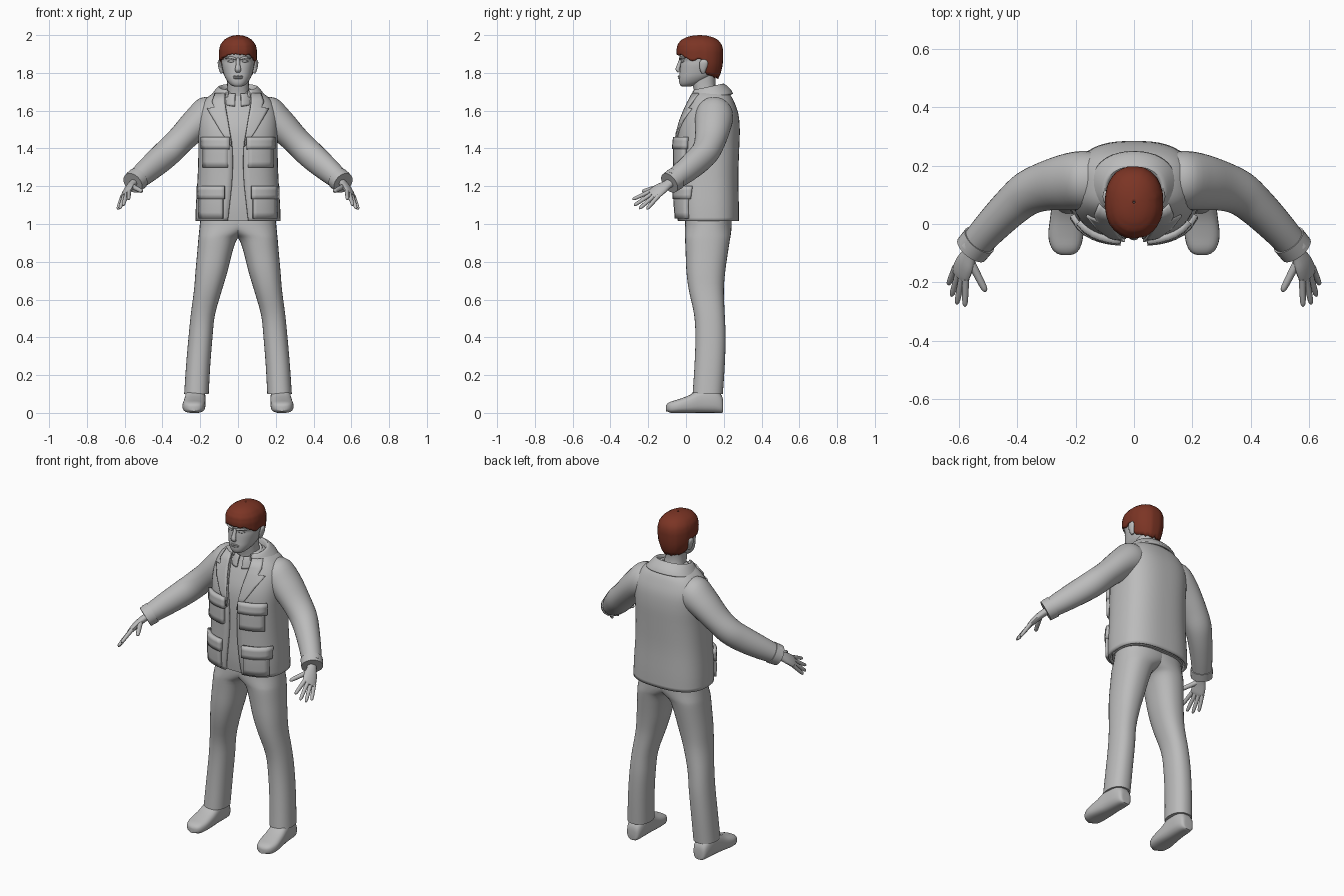
import bpy, bmesh, math, random
from mathutils import Vector

if "Cube" in bpy.data.objects:
    bpy.data.objects.remove(bpy.data.objects["Cube"])

random.seed(4)


def material(name, col):
    m = bpy.data.materials.new(name)
    m.diffuse_color = (*col, 1)
    m.use_nodes = True
    m.node_tree.nodes["Principled BSDF"].inputs["Base Color"].default_value = m.diffuse_color
    return m


GREY = material("plain grey", (0.5, 0.5, 0.5))
HAIR = material("auburn hair", (0.2, 0.035, 0.018))


def spow(v, p):
    return math.copysign(abs(v) ** p, v)


def ring(z, x0, x1, yf, yb, n=2.3, a0=0.0, count=32):
    """Horizontal superellipse, angle 0 at the front; a0 leaves a front gap."""
    pts = []
    for i in range(count):
        a = 2 * math.pi * i / count if a0 == 0 else a0 + (2 * math.pi - 2 * a0) * i / (count - 1)
        pts.append(Vector(((x0 + x1) / 2 + (x1 - x0) / 2 * spow(math.sin(a), 2 / n),
                           (yf + yb) / 2 - (yb - yf) / 2 * spow(math.cos(a), 2 / n), z)))
    return pts


def spline(p0, p1, p2, p3, t):
    return 0.5 * (2 * p1 + (p2 - p0) * t + (2 * p0 - 5 * p1 + 4 * p2 - p3) * t * t
                  + (3 * p1 - p0 - 3 * p2 + p3) * t ** 3)


def loft(name, rings, mat=GREY, closed=True, steps=3, mirror=False, thick=0, offset=-1, angle=40):
    """Skin through rings, smoothed along the length."""
    full, m = [], len(rings)
    for i in range(m - 1):
        q = [rings[max(i - 1, 0)], rings[i], rings[i + 1], rings[min(i + 2, m - 1)]]
        for s in range(steps):
            full.append([spline(*p, s / steps) for p in zip(*q)])
    full.append(rings[-1])
    bm = bmesh.new()
    vs = [[bm.verts.new(p) for p in r] for r in full]
    k = len(rings[0])
    for a, b in zip(vs, vs[1:]):
        for j in range(k if closed else k - 1):
            bm.faces.new((a[j], a[(j + 1) % k], b[(j + 1) % k], b[j]))
    if closed and not thick:
        bm.faces.new(vs[0])
        bm.faces.new(vs[-1])
    bmesh.ops.recalc_face_normals(bm, faces=bm.faces)
    me = bpy.data.meshes.new(name)
    bm.to_mesh(me)
    bm.free()
    me.materials.append(mat)
    ob = bpy.data.objects.new(name, me)
    bpy.context.collection.objects.link(ob)
    if thick:
        s = ob.modifiers.new("thickness", "SOLIDIFY")
        s.thickness, s.offset = thick, offset
    if mirror:
        ob.modifiers.new("mirror", "MIRROR").use_mirror_merge = False
    bpy.ops.object.select_all(action="DESELECT")
    ob.select_set(True)
    bpy.context.view_layer.objects.active = ob
    bpy.ops.object.shade_smooth_by_angle(angle=math.radians(angle))
    return ob


def tube(name, pts, mat=GREY, side=None, mirror=True, count=16, steps=3):
    """Elliptic tube; pts are (x, y, z, side radius, up radius)."""
    c = [Vector(p[:3]) for p in pts]
    rings = []
    for i, p in enumerate(pts):
        t = (c[min(i + 1, len(c) - 1)] - c[max(i - 1, 0)]).normalized()
        s = Vector(side) if side else t.cross(Vector((0, 0, 1)))
        s = (s - t * s.dot(t)).normalized()
        u = s.cross(t)
        rings.append([c[i] + s * p[3] * math.cos(2 * math.pi * j / count)
                      + u * p[4] * math.sin(2 * math.pi * j / count) for j in range(count)])
    return loft(name, rings, mat, steps=steps, mirror=mirror)


def at(table, z):
    """Linear lookup in a table of rows keyed by height."""
    for a, b in zip(table, table[1:]):
        if z <= b[0]:
            t = max(0, (z - a[0]) / (b[0] - a[0]))
            return [p + (q - p) * t for p, q in zip(a, b)]
    return table[-1]


# Torso table: height, half width, front, back, half gap of the jacket opening
TORSO = [(1.015, .225, -.045, .28, .055), (1.10, .223, -.052, .28, .045), (1.25, .214, -.052, .277, .03),
         (1.40, .21, -.052, .282, .03), (1.50, .213, -.042, .285, .045), (1.58, .21, -.015, .278, .058),
         (1.64, .188, .012, .258, .068), (1.68, .15, .03, .237, .072), (1.71, .10, .045, .205, .06)]
N = 2.6


def front_y(x, z):
    _, h, f, b, _ = at(TORSO, z)
    return (f + b) / 2 - (b - f) / 2 * max(0, 1 - min(1, x / h) ** N) ** (1 / N)


def patch(name, rows, off, thick, cols=7):
    """Plate following the jacket front; rows are (z, inner x, outer x)."""
    grid = []
    for z, a, b in rows:
        xs = [a + (b - a) * j / (cols - 1) for j in range(cols)]
        grid.append([Vector((x, front_y(x, z) - off, z)) for x in xs])
    loft(name, grid, closed=False, steps=1, mirror=True, thick=thick, offset=0)


# Jacket shell with open front, shirt inside
loft("jacket_body", [ring(z, -h, h, f, b, N, math.asin((g / h) ** (N / 2)), 48) for z, h, f, b, g in TORSO],
     closed=False, thick=.014)
loft("shirt", [ring(z, -h + .02, h - .02, f + .018, b - .02, N) for z, h, f, b, g in TORSO])

# Lapels, pockets and pocket flaps
patch("lapel", [(1.41, .031, .036), (1.48, .042, .085), (1.55, .053, .127), (1.61, .064, .162),
                (1.615, .065, .125), (1.645, .069, .135), (1.69, .07, .12)], .006, .012)
for label, zb, zt, xa, xb in (("upper", 1.30, 1.46, .045, .188), ("lower", 1.03, 1.20, .07, .208)):
    span = zt - zb
    patch(label + "_pocket", [(zb + span * .75 * i / 4, xa + .008, xb - .008) for i in range(5)], .007, .022)
    patch(label + "_pocket_flap", [(zt - span * .4 * (1 - i / 3), xa, xb) for i in range(4)], .011, .026)

# Folded jacket collar and shirt collar
def collar(name, rows, gap, drop):
    rings = []
    for z, h, f, b in rows:
        r = ring(z, -h, h, f, b, 2.2, gap, 40)
        for p in r:
            p.z -= drop * max(0, min(1, (b - p.y) / (b - f)))
        rings.append(r)
    loft(name, rings, closed=False, thick=.012)


collar("jacket_collar", [(1.69, .148, .01, .25), (1.715, .13, .015, .235), (1.742, .106, .03, .203),
                         (1.735, .092, .035, .19), (1.70, .085, .04, .18)], .55, .035)
collar("shirt_collar", [(1.66, .085, .005, .185), (1.70, .08, .018, .18), (1.725, .07, .03, .17)], .18, .035)

# Sleeves and cuffs
tube("sleeve", [(.09, .15, 1.585, .085, .085), (.16, .15, 1.575, .10, .10), (.22, .145, 1.53, .098, .085),
                (.30, .13, 1.45, .085, .074), (.365, .105, 1.385, .076, .074), (.42, .06, 1.335, .068, .072),
                (.49, -.01, 1.275, .06, .064), (.548, -.075, 1.225, .053, .053)], count=28, steps=4)
tube("sleeve_cuff", [(.53, -.055, 1.24, .061, .061), (.557, -.088, 1.217, .06, .058)], count=28)
tube("cuff_tab", [(.555, -.06, 1.277, .02, .01), (.575, -.085, 1.265, .02, .01)])

# Hands
ACROSS = Vector((.57, .71, -.42)).normalized()
tube("palm", [(.54, -.065, 1.23, .026, .022), (.562, -.1, 1.208, .028, .02), (.579, -.135, 1.186, .039, .019),
              (.592, -.165, 1.163, .041, .016), (.599, -.182, 1.152, .036, .01)], side=ACROSS)
KNUCKLE = Vector((.594, -.168, 1.16))
DIGITS = {"index_finger": (KNUCKLE - ACROSS * .03, (.58, -.283, 1.13)),
          "middle_finger": (KNUCKLE - ACROSS * .01, (.608, -.275, 1.098)),
          "ring_finger": (KNUCKLE + ACROSS * .01, (.626, -.248, 1.08)),
          "little_finger": (KNUCKLE + ACROSS * .03, (.637, -.208, 1.078)),
          "thumb": (Vector((.56, -.13, 1.2)), (.508, -.232, 1.172))}
for name, (a, tip) in DIGITS.items():
    tip = Vector(tip)
    w = .0125 if name == "thumb" else .0105
    tube(name, [(*a.lerp(tip, t), w * r, w * r) for t, r in
                ((0, 1.15), (.4, 1.05), (.75, .95), (.93, .75), (1, .25))], count=10)

# Trousers
LEG = [(1.08, -.12, .195, .0, .24), (1.0, -.12, .202, -.005, .242), (.95, -.04, .207, -.006, .238),
       (.92, .004, .21, -.005, .233), (.85, .03, .216, -.002, .222), (.75, .055, .225, .002, .208),
       (.65, .085, .233, .015, .2), (.52, .122, .25, .043, .205), (.40, .135, .262, .05, .21),
       (.25, .147, .275, .045, .205), (.10, .155, .285, .035, .195)]
loft("trouser_leg", [ring(*r) for r in LEG], mirror=True)

# Shoes, lofted from heel to toe: y, centre x, half width, height
SHOE = [(.197, .222, .02, .05), (.19, .222, .038, .09), (.15, .223, .05, .13), (.08, .226, .054, .13),
        (.02, .23, .058, .095), (-.04, .234, .06, .072), (-.08, .234, .05, .06), (-.1, .233, .033, .048),
        (-.107, .233, .012, .036)]
rings = []
for y, cx, w, h in SHOE:
    flat = ring(0, cx - w, cx + w, .008 if y < -.09 or y > .192 else 0, h, 2.8, count=24)
    rings.append([Vector((p.x, y, p.y)) for p in flat])
loft("shoe", rings, mirror=True)

# Neck and head
loft("neck", [ring(1.62, -.07, .07, .05, .18), ring(1.69, -.06, .06, .045, .165),
              ring(1.74, -.057, .057, .035, .155), ring(1.80, -.06, .06, .03, .16)])
HEAD = [(1.728, .018, -.022, .02), (1.734, .035, -.03, .05), (1.75, .052, -.036, .09), (1.775, .068, -.037, .135),
        (1.80, .077, -.034, .16), (1.84, .086, -.03, .178), (1.865, .087, -.027, .182), (1.885, .089, -.035, .184),
        (1.93, .088, -.035, .182), (1.965, .07, -.01, .165), (1.985, .04, .03, .125)]
loft("head", [ring(z, -h, h, f, b, 2.3) for z, h, f, b in HEAD], angle=60)

# Face features
tube("nose", [(0, -.024, 1.88, .009, .008), (0, -.036, 1.845, .011, .01), (0, -.044, 1.818, .016, .012),
              (0, -.036, 1.806, .013, .008)], side=(1, 0, 0), mirror=False)
tube("brow", [(.012, -.03, 1.874, .006, .006), (.04, -.027, 1.882, .008, .006), (.065, -.006, 1.878, .006, .004)])
tube("eye", [(.02, -.022, 1.861, .004, .003), (.036, -.0205, 1.862, .007, .007), (.053, -.011, 1.861, .004, .003)])
for name, z in (("upper_lip", 1.782), ("lower_lip", 1.773)):
    tube(name, [(0, -.038, z, .006, .0045), (.016, -.036, z, .005, .0045), (.029, -.029, 1.778, .002, .002)])
tube("ear", [(.084, .092, 1.80, .008, .01), (.09, .09, 1.815, .01, .016), (.096, .092, 1.84, .01, .022),
             (.099, .095, 1.86, .008, .02), (.095, .095, 1.87, .004, .01)], side=(1, 0, 0))

# Hair cap whose lower edge follows the fringe, ears and nape
CAP = [(1.77, .07, -.03, .172), (1.80, .084, -.04, .186), (1.84, .096, -.044, .195), (1.88, .1, -.047, .198),
       (1.92, .1, -.05, .198), (1.95, .093, -.044, .19), (1.975, .074, -.025, .17), (1.99, .05, .005, .14),
       (1.997, .028, .035, .11), (2.0, .004, .07, .078)]
EDGE = [(0, 1.9), (.5, 1.897), (.85, 1.885), (1.2, 1.868), (1.65, 1.87), (1.78, 1.80), (2.2, 1.778), (3.15, 1.772)]
rows, cols = 18, 64
jitter = [random.uniform(-.006, .006) for _ in range(cols)]
lump = [random.uniform(-1, 1) for _ in range(cols)]
cap = []
for i in range(rows + 1):
    line = []
    for j in range(cols):
        a = 2 * math.pi * j / cols
        low = at(EDGE, min(a, 2 * math.pi - a))[1] + jitter[j]
        z = low + (2.0 - low) * math.sin(i / rows * math.pi / 2)
        _, h, f, b = at(CAP, z)
        k = 1 + .012 * lump[j] * (1 - i / rows)
        line.append(Vector((h * k * spow(math.sin(a), .9),
                            (f + b) / 2 - (b - f) / 2 * k * spow(math.cos(a), .9), z)))
    cap.append(line)
loft("hair", cap, HAIR, steps=1, thick=.014, angle=50)
